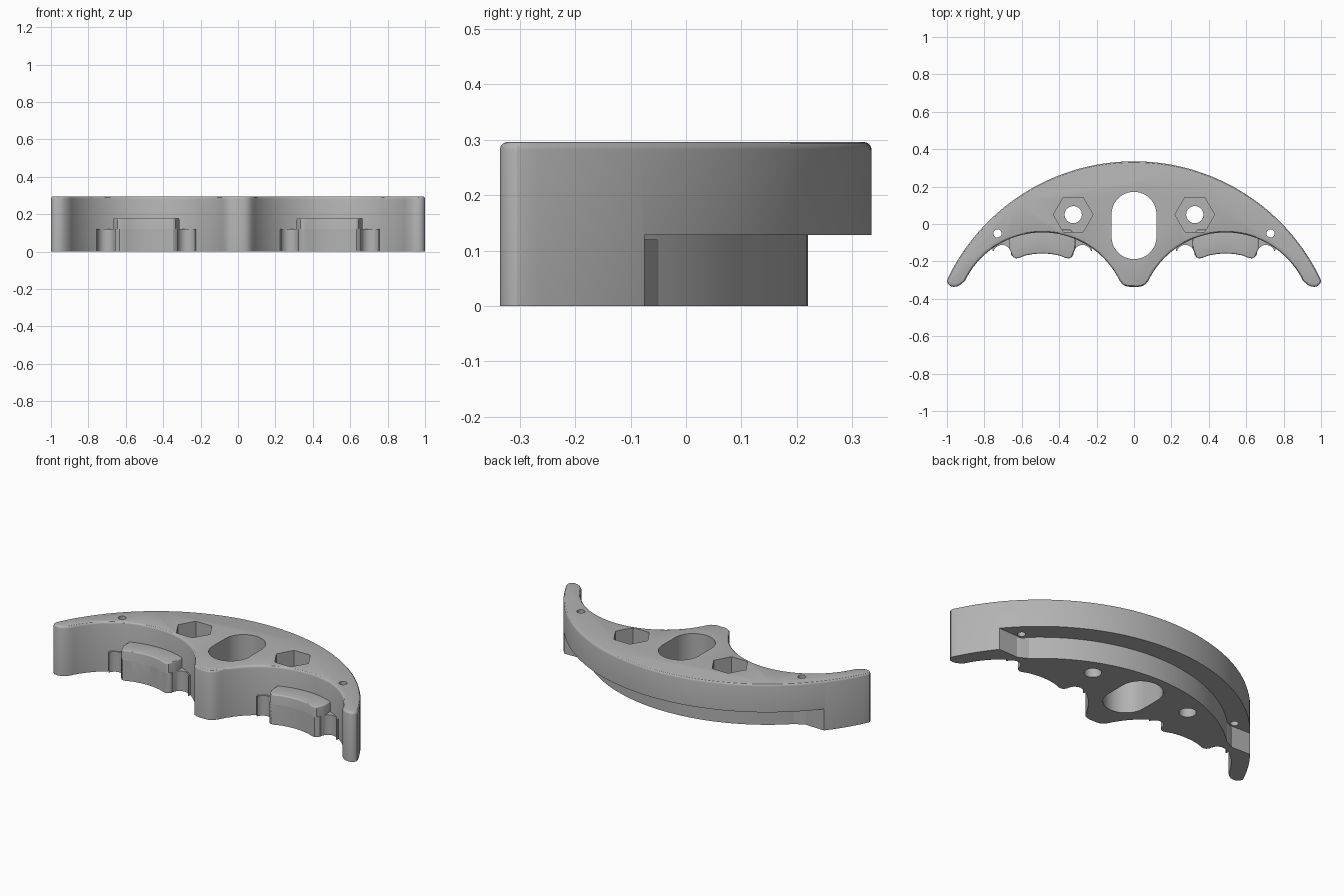
import bpy, bmesh
from math import sin, cos, pi, radians

if "Cube" in bpy.data.objects:
    bpy.data.objects.remove(bpy.data.objects["Cube"])

grey = bpy.data.materials.new("plain_grey")
grey.use_nodes = True
GREY = (0.45, 0.45, 0.45, 1)
grey.diffuse_color = GREY
grey.node_tree.nodes["Principled BSDF"].inputs["Base Color"].default_value = GREY


def arc(cx, cy, r, a0, a1, n):
    """Points on an arc, angles in degrees from +x."""
    return [(cx + r * cos(radians(a0 + (a1 - a0) * i / n)),
             cy + r * sin(radians(a0 + (a1 - a0) * i / n))) for i in range(n + 1)]


def prism(name, pts, z0, z1, round_top=0.0):
    """Extrude a closed outline, optionally rounding its top rim."""
    bm = bmesh.new()
    face = bm.faces.new([bm.verts.new((x, y, z0)) for x, y in pts])
    up = bmesh.ops.extrude_face_region(bm, geom=[face])["geom"]
    for v in up:
        if isinstance(v, bmesh.types.BMVert):
            v.co.z = z1
    bmesh.ops.recalc_face_normals(bm, faces=bm.faces)
    if round_top:
        rim = [e for e in bm.edges if all(abs(v.co.z - z1) < 1e-5 for v in e.verts)]
        bmesh.ops.bevel(bm, geom=rim, offset=round_top, segments=3, profile=0.5,
                        affect='EDGES', clamp_overlap=True)
    mesh = bpy.data.meshes.new(name)
    bm.to_mesh(mesh)
    bm.free()
    mesh.materials.append(grey)
    obj = bpy.data.objects.new(name, mesh)
    bpy.context.collection.objects.link(obj)
    return obj


def activate(obj):
    bpy.ops.object.select_all(action='DESELECT')
    obj.select_set(True)
    bpy.context.view_layer.objects.active = obj


def cut(target, cutter):
    cutter.hide_render = True
    mod = target.modifiers.new("cut", 'BOOLEAN')
    mod.operation, mod.solver, mod.object = 'DIFFERENCE', 'EXACT', cutter
    activate(target)
    bpy.ops.object.modifier_apply(modifier=mod.name)
    bpy.data.objects.remove(cutter)


def mirrored(half):
    """Complete an outline running from x = 0 outward and back to x = 0."""
    return half + [(-x, y) for x, y in reversed(half) if abs(x) > 1e-6]


# Crescent body: outer arc, rounded tip, scooped underside, centre lobe
HEIGHT, MID = 0.296, 0.49
OUTER_Y, OUTER_R = -0.77, 1.105
half = arc(0, OUTER_Y, OUTER_R, 90, 25.5, 40)
half[0] = (0, OUTER_Y + OUTER_R)
half += [(1, -0.305), (0.995, -0.32), (0.982, -0.332), (0.965, -0.336),
         (0.945, -0.334), (0.928, -0.325)]
half += arc(MID, -0.505, 0.46, 26, 154, 36)
half += [(0.062, -0.322), (0.045, -0.332), (0.025, -0.336), (0, -0.336)]
body = prism("crescent_body", mirrored(half), 0, HEIGHT, 0.014)

# Recessed step around the lower back
step = arc(0, OUTER_Y, 0.99, 135.8, 44.2, 64)
step += [(1.3, -0.06), (1.3, 0.6), (-1.3, 0.6), (-1.3, -0.06)]
cut(body, prism("back_step_cutter", step, -0.1, 0.128))

# Long central slot
slot = arc(0, 0.052, 0.12, 0, 180, 24) + arc(0, -0.068, 0.12, 180, 360, 24)
cut(body, prism("slot_cutter", slot, -0.1, 0.5))

# Hexagonal pockets with bolt holes, and small pin holes
for s in (-1, 1):
    hexagon = arc(s * 0.325, 0.05, 0.106, 0, 300, 5)
    cut(body, prism("hex_cutter", hexagon, 0.13, 0.5))
    bolt = arc(s * 0.325, 0.05, 0.046, 0, 348.75, 31)
    cut(body, prism("bolt_cutter", bolt, -0.1, 0.5))
    pin = arc(s * 0.73, -0.05, 0.022, 0, 345, 23)
    cut(body, prism("pin_cutter", pin, -0.1, 0.5))

# Pads under each scoop: a tall block on a lower scalloped base
nose = [(0.155, -0.178), (0.143, -0.184), (0.125, -0.182), (0.09, -0.168),
        (0.045, -0.16), (0, -0.157)]
base = [(0, -0.03), (0.15, -0.03), (0.27, -0.09), (0.265, -0.145)]
base += arc(0.215, -0.16, 0.048, 18, 185, 14) + nose
block = [(0, -0.03), (0.15, -0.03), (0.176, -0.06), (0.176, -0.132)]
block += [(0.169, -0.148)] + nose

parts = [body]
for side, s in (("left", 1), ("right", -1)):
    for label, outline, top, bevel in (("pad_base", base, 0.12, 0),
                                       ("pad_block", block, 0.18, 0.008)):
        pts = [(x + s * MID, y) for x, y in mirrored(outline)]
        parts.append(prism(f"{side}_{label}", pts, 0, top, bevel))

for obj in parts:
    activate(obj)
    bpy.ops.object.shade_smooth_by_angle(angle=pi / 6)
